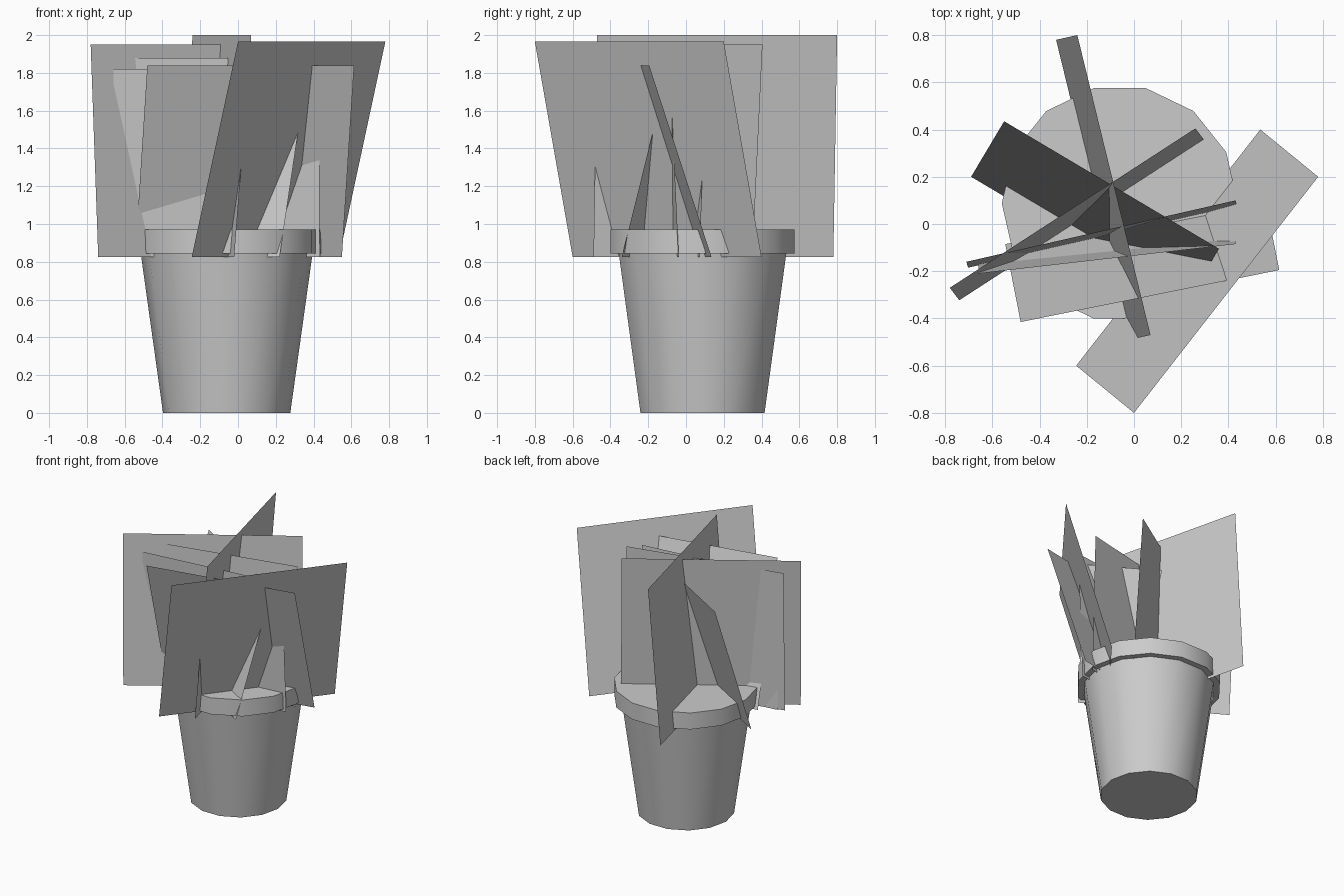
import bpy, math
from mathutils import Vector

if "Cube" in bpy.data.objects:
    bpy.data.objects.remove(bpy.data.objects["Cube"])

SIDES = 14
CENTRE = Vector((-0.06, 0.0875, 0.0))


def add_mesh(name, verts, faces):
    me = bpy.data.meshes.new(name)
    me.from_pydata(verts, [], faces)
    me.update()
    ob = bpy.data.objects.new(name, me)
    bpy.context.collection.objects.link(ob)
    return ob


def lathe(name, profile):
    """Revolve a (radius, z) profile and cap both ends."""
    verts, faces = [], []
    for r, z in profile:
        for i in range(SIDES):
            a = 2 * math.pi * i / SIDES
            verts.append(CENTRE + Vector((r * math.cos(a), r * math.sin(a), z)))
    for k in range(len(profile) - 1):
        for i in range(SIDES):
            j = (i + 1) % SIDES
            a, b = k * SIDES, (k + 1) * SIDES
            faces.append((a + i, a + j, b + j, b + i))
    faces.append(tuple(reversed(range(SIDES))))
    top = (len(profile) - 1) * SIDES
    faces.append(tuple(range(top, top + SIDES)))
    ob = add_mesh(name, verts, faces)
    bpy.ops.object.select_all(action='DESELECT')
    bpy.context.view_layer.objects.active = ob
    ob.select_set(True)
    bpy.ops.object.shade_smooth_by_angle(angle=math.radians(35))
    return ob


# tapered pot with a stepped rim and a closed soil surface
lathe("pot", [(0.337, 0), (0.455, 0.845), (0.5, 0.845), (0.5, 0.97)])

# flat leaf cards: top edge ends, offset from top to bottom edge, top height
BASE_Z = 0.825
leaves = [
    ((0.00, -0.80), (0.78, 0.20), (-0.245, 0.20), 1.965),
    ((-0.24, 0.80), (0.07, -0.47), (-0.09, -0.02), 2.00),
    ((-0.78, -0.27), (0.26, 0.405), (0.04, -0.053), 1.95),
    ((-0.55, 0.435), (0.36, -0.105), (-0.14, -0.235), 1.77),
    ((-0.48, -0.415), (0.615, -0.195), (-0.065, 0.33), 1.84),
    ((-0.71, -0.16), (0.43, 0.10), (0.007, -0.025), 1.88),
    ((-0.66, -0.21), (0.43, -0.085), (0.003, 0.047), 1.82),
]
for n, (a, b, off, z) in enumerate(leaves, 1):
    a, b, off = Vector(a), Vector(b), Vector(off)
    quad = [(*(a + off), BASE_Z), (*(b + off), BASE_Z), (*b, z), (*a, z)]
    add_mesh(f"leaf_card_{n}", quad, [(0, 1, 2, 3)])
